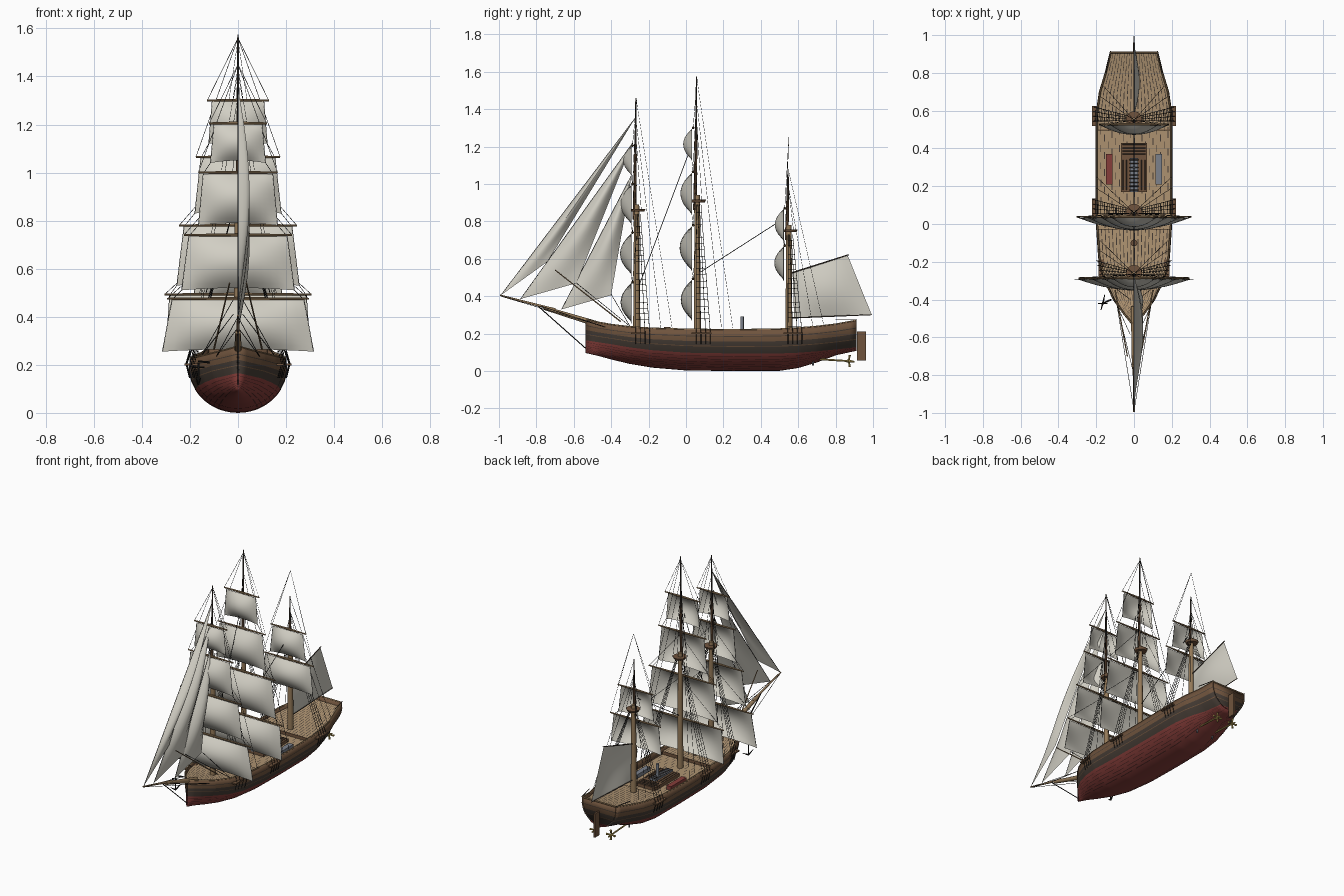
import bpy, bmesh, math
from mathutils import Vector

cube = bpy.data.objects.get("Cube")
if cube:
    bpy.data.objects.remove(cube)


def material(name, *rgb):
    m = bpy.data.materials.new(name)
    m.use_nodes = True
    m.diffuse_color = (*rgb, 1)
    bsdf = m.node_tree.nodes["Principled BSDF"]
    bsdf.inputs["Base Color"].default_value = (*rgb, 1)
    bsdf.inputs["Roughness"].default_value = 0.8
    return m


CANVAS = material("canvas", .64, .62, .55)
RED = material("red hull paint", .24, .048, .042)
SEAM = material("dark red seam", .075, .02, .018)
DARK = material("dark timber", .06, .045, .035)
BROWN = material("brown timber", .16, .088, .047)
DECK = material("deck planking", .42, .29, .165)
SPAR = material("spar wood", .3, .195, .1)
ROPE = material("tarred rope", .012, .012, .012)
BRASS = material("brass", .5, .36, .1)
GREY = material("blue grey paint", .2, .22, .26)


def finish(name, bm, mats, smooth=True):
    me = bpy.data.meshes.new(name)
    bmesh.ops.recalc_face_normals(bm, faces=bm.faces[:])
    bm.to_mesh(me)
    bm.free()
    ob = bpy.data.objects.new(name, me)
    bpy.context.collection.objects.link(ob)
    for m in mats:
        me.materials.append(m)
    if smooth:
        bpy.ops.object.select_all(action='DESELECT')
        bpy.context.view_layer.objects.active = ob
        ob.select_set(True)
        bpy.ops.object.shade_smooth_by_angle(angle=math.radians(40))
    return ob


def surface(name, us, vs, point, mats, pick=lambda i, j: 0, thick=0):
    """Grid of points point(u, v); pick gives each face its material."""
    bm = bmesh.new()
    rows = [[bm.verts.new(point(u, v)) for u in us] for v in vs]
    for j in range(len(vs) - 1):
        for i in range(len(us) - 1):
            f = bm.faces.new((rows[j][i], rows[j][i + 1], rows[j + 1][i + 1], rows[j + 1][i]))
            f.material_index = pick(i, j)
    bmesh.ops.remove_doubles(bm, verts=bm.verts[:], dist=1e-5)
    ob = finish(name, bm, mats)
    if thick:
        mod = ob.modifiers.new("thickness", 'SOLIDIFY')
        mod.thickness, mod.offset = thick, 0
    return ob


def rods(name, segments, mat, sides=8):
    """Tapered rods, each (start, end, radius, end radius)."""
    bm = bmesh.new()
    for a, b, r, r2 in segments:
        a, b = Vector(a), Vector(b)
        q = (b - a).to_track_quat('Z', 'Y')
        rings = []
        for c, rad in ((a, r), (b, r2)):
            rings.append([bm.verts.new(c + q @ Vector((rad * math.cos(t), rad * math.sin(t), 0)))
                          for t in (math.tau * k / sides for k in range(sides))])
        for k in range(sides):
            n = (k + 1) % sides
            bm.faces.new((rings[0][k], rings[0][n], rings[1][n], rings[1][k]))
        bm.faces.new(rings[0][::-1])
        bm.faces.new(rings[1])
    return finish(name, bm, [mat], sides > 4)


def box(name, lo, hi, mat):
    bm = bmesh.new()
    bmesh.ops.create_cube(bm, size=1)
    for v in bm.verts:
        v.co = [l + (h - l) * (c + .5) for l, h, c in zip(lo, hi, v.co)]
    return finish(name, bm, [mat], False)


def span(a, b, n):
    return [a + (b - a) * k / n for k in range(n + 1)]


# Hull stations: y, half width, keel height, rail height, waterline height
STATIONS = [(-.535, .004, .1, .275, .165), (-.47, .058, .085, .26, .155), (-.4, .108, .066, .248, .145),
            (-.3, .155, .042, .236, .128), (-.18, .186, .022, .228, .113), (0, .198, .007, .223, .1),
            (.25, .2, .004, .22, .096), (.5, .2, .005, .224, .096), (.6, .197, .02, .23, .1),
            (.7, .182, .05, .238, .108), (.8, .152, .088, .25, .118), (.91, .125, .112, .27, .13)]


def station(y):
    for a, b in zip(STATIONS, STATIONS[1:]):
        if y <= b[0]:
            break
    t = (y - a[0]) / (b[0] - a[0])
    return [p + (q - p) * t for p, q in zip(a[1:], b[1:])]


def half_width(y, z):
    w, keel, rail, _ = station(y)
    s = (z - keel) / (rail - keel) / .85
    return w * math.sqrt(max(0, 1 - (1 - s) ** 2))


# Bottom strakes alternate with thin seams, topsides with wales
BOTTOM, TOPSIDE = [], [0, .28, .31, .5, .7, .73, 1]
for k in range(9):
    h = (k / 9) ** 1.7 - 1
    BOTTOM += [h] if k < 3 else [h, h + .025]
LEVELS = BOTTOM + TOPSIDE
PAINT = [0, 0, 0] + [1, 0] * 6 + [2, 3, 2, 3, 2, 3]


def hull_point(y, level):
    side = 1 if level[1] else -1
    w, keel, rail, water = station(y)
    h = level[0]
    z = water + h * (water - keel) if h < 0 else water + h * (rail - water)
    return (side * half_width(y, z), y, z)


def hull_paint(i, j):
    row = j - count if j >= count else max(0, count - 2 - j)
    dash = PAINT[row] == 1 and (i + row // 2 * 3) % 5 == 0
    return 0 if dash else PAINT[row]


ys = sorted(set(s[0] for s in STATIONS) | set(span(-.535, .91, 40)))
ring = [(h, False) for h in LEVELS[::-1]] + [(h, True) for h in LEVELS]
count = len(LEVELS)
HULL_MATS = [RED, SEAM, DARK, BROWN]
surface("hull", ys, ring, hull_point, HULL_MATS, hull_paint, .008)
surface("transom", [-1, 1], LEVELS,
        lambda u, h: (u * hull_point(.905, (h, True))[0], .905, hull_point(.905, (h, True))[2]),
        HULL_MATS, lambda i, j: PAINT[j], .006)

# Decks with dark seams between the planks; the main deck is plainer
seams = sorted(span(-1, 1, 20) + [u + .022 for u in span(-1, 1, 20)[:-1]])
for name, y0, y1, drop, gap in (("fore_deck", -.52, -.03, .025, 4), ("main_deck", -.04, .51, .045, 2),
                                ("aft_deck", .5, .904, .025, 4)):
    def deck_point(u, y):
        z = station(y)[2] - drop
        return (u * max(0, half_width(y, z) - .002), y, z)
    surface(name, seams, span(y0, y1, 30), deck_point, [DECK, DARK],
            lambda i, j: int(i % 2 == 0 and (j + i) % 5 < gap))
    if name != "main_deck":
        edge = y1 if name == "fore_deck" else y0
        box(name + "_bulkhead", (-.19, edge - .004, .17), (.19, edge + .004, station(edge)[2] - drop), BROWN)

rail = []
for s in (-1, 1):
    line = [(s * half_width(y, station(y)[2]), y, station(y)[2]) for y in ys]
    rail += [(a, b, .005, .005) for a, b in zip(line, line[1:])]
rods("cap_rail", rail + [((-.125, .908, .27), (.125, .908, .27), .005, .005)], SPAR, 6)
rods("stern_rail", [((s * .15, .8, .274), (s * .125, .915, .274), .0025, .0025) for s in (-1, 1)], DARK, 6)

# Rudder and twin screws
box("rudder", (-.006, .914, .055), (.006, .962, .212), BROWN)
screws = []
for s in (-.06, .06):
    screws += [((s, .66, .066), (s, .89, .052), .005, .005), ((s, .86, .054), (s, .9, .05), .009, .004)]
    screws += [((s, .87, .054), (s + .032 * math.cos(t), .875, .054 + .032 * math.sin(t)), .003, .007)
               for t in (math.tau * k / 4 for k in range(4))]
rods("propellers", screws, BRASS)
rods("shaft_struts", [((s, .68, .03), (s, .68, .1), .005, .005) for s in (-.06, .06)], GREY)

# Deck fittings
box("hatch", (-.07, .17, .17), (.07, .43, .198), BROWN)
box("skylight", (-.022, .17, .19), (.022, .35, .21), GREY)
rods("skylight_bars", [((-.024, y, .211), (.024, y, .211), .003, .003) for y in span(.18, .34, 8)], DARK, 4)
rods("hatch_bars", [((-.06, y, .199), (.06, y, .199), .0025, .0025) for y in span(.37, .42, 3)]
     + [((x, .18, .199), (x, .34, .199), .0025, .0025) for x in (-.058, -.04, .04, .058)], DARK, 4)
rods("funnel", [((0, .3, .2), (0, .3, .292), .009, .009)], GREY, 12)
rods("capstan", [((0, -.1, .19), (0, -.1, .235), .014, .018)], BROWN, 12)
for name, x, mat in (("left_boat", .132, GREY), ("right_boat", -.132, RED)):
    box(name, (x - .017, .21, .18), (x + .017, .37, .205), mat)

# Anchor with its davit
rods("anchor", [((-.12, -.4, .21), (-.165, -.42, .215), .005, .004), ((-.165, -.42, .21), (-.165, -.42, .12), .004, .004),
                ((-.165, -.42, .12), (-.155, -.375, .145), .005, .002), ((-.165, -.42, .12), (-.175, -.455, .145), .005, .002),
                ((-.19, -.42, .19), (-.14, -.42, .19), .003, .003)], ROPE, 6)


def square_sail(name, mast_y, top, foot, w_top, w_foot):
    bulge = .27 * (top - foot)

    def point(u, v):
        return (u * (w_top + (w_foot - w_top) * v),
                mast_y - .028 - bulge * 4 * v * (1 - v) * (1 - u * u),
                top + (foot - top) * v + .01 * v * (1 - u * u))
    surface(name, span(-1, 1, 14), span(0, 1, 10), point, [CANVAS])


# Masts: name, y, platform height, head, lifts apex, sails (top, foot, half widths)
MASTS = [("fore", -.264, .86, 1.46, 1.45, [(.47, .255, .275, .315), (.735, .51, .205, .235), (.995, .78, .145, .165), (1.2, 1.04, .1, .115)]),
         ("main", .06, .91, 1.575, 1.56, [(.488, .265, .285, .3), (.775, .53, .225, .255), (1.06, .83, .155, .18), (1.295, 1.12, .108, .122)]),
         ("mizzen", .55, .75, 1.08, 1.25, [(.665, .48, .165, .185), (.865, .69, .11, .13)])]
for name, y, top, head, apex, sails in MASTS:
    mid = top + .5 * (head - top)
    rods(name + "_lower_mast", [((0, y, .15), (0, y, top + .03), .019, .014)], SPAR, 12)
    rods(name + "_topmast", [((0, y - .012, top - .05), (0, y - .006, mid), .01, .007)], BROWN)
    rods(name + "_topgallant_mast", [((0, y - .006, mid - .02), (0, y - .004, head), .0065, .003)], DARK)
    rods(name + "_top", [((0, y + .005, top - .008), (0, y + .005, top + .006), .036, .042)], BROWN, 16)
    yards, lines = [], []
    thin = .0011
    for k, (zt, zf, wt, wf) in enumerate(sails):
        square_sail("%s_sail_%d" % (name, k + 1), y, zt, zf, wt, wf)
        for s in (-1, 1):
            tip = (s * (wt + .02), y - .022, zt + .005)
            corner = (s * wf, y - .028, zf)
            yards.append(((0, y - .022, zt + .005), tip, .0075, .004))
            lines.append((tip, (0, y, apex if k >= len(sails) - 2 else sails[k + 1][0]), thin, thin))
            lines.append(((s * wt, y - .028, zt), corner, thin, thin))
            if k:
                lines.append((corner, (s * sails[k - 1][2], y - .022, sails[k - 1][0]), thin, thin))
    rods(name + "_yards", yards, SPAR)
    # Shrouds with ratlines, topmast shrouds and backstays
    for s in (-1, 1):
        w = station(y)[0]
        feet = [Vector((s * (station(y + d)[0] + .018), y + d, .205)) for d in (-.005, .02, .045, .07)]
        heads = [Vector((s * .022, y + d, top - .02)) for d in (-.004, .004, .012, .02)]
        lines += [(f, h, .0016, .0014) for f, h in zip(feet, heads)]
        lines += [(f, f + Vector((-s * .015, 0, -.06)), .0018, .0018) for f in feet]
        for t in span(.06, .94, 18):
            lines.append((feet[0].lerp(heads[0], t), feet[-1].lerp(heads[-1], t), thin, thin))
        for d in (-.02, .025):
            lines.append(((s * .038, y + d, top), (0, y, mid + .05), thin, thin))
        for d, z in ((.13, .9), (.19, .985)):
            lines.append(((s * station(y + d)[0], y + d, .23), (0, y, head * z), thin, thin))
        x0, x1 = sorted((s * (w - .005), s * (w + .024)))
        box("%s_channel_%s" % (name, "left" if s > 0 else "right"), (x0, y - .03, .198), (x1, y + .075, .206), BROWN)
    rods(name + "_rigging", lines, ROPE, 4)

# Bowsprit and its stays
rods("bowsprit", [((0, -.44, .24), (0, -.76, .338), .017, .011), ((0, -.7, .328), (0, -.995, .405), .008, .004)], SPAR, 10)
rods("whisker_booms", [((s * .1, -.35, .265), (s * .035, -.7, .54), .004, .003) for s in (-1, 1)], SPAR, 6)
stays = [((0, -.8, .355), (0, -.535, .12), .003, .003), ((0, .02, 1.18), (0, -.25, .46), .002, .002),
         ((0, .515, .81), (0, .055, .515), .002, .002)]
for s in (-1, 1):
    stays += [((s * .09, -.43, .235), (0, y, z), .0015, .0015) for y, z in ((-.99, .4), (-.8, .355))]
    stays += [((s * .15, -.3, .24), (s * .02, y, z), .0015, .0015) for y, z in ((-.4, .41), (-.585, .47))]

# Triangular headsails: tack, head, clew as (y, z)
JIBS = [("outer", (-.99, .405), (-.27, 1.355), (-.74, .585)), ("middle", (-.885, .385), (-.285, 1.22), (-.585, .47)),
        ("inner", (-.665, .33), (-.29, 1.05), (-.4, .405))]
for name, tack, head, clew in JIBS:
    def jib_point(u, v):
        low = Vector(tack).lerp(Vector(clew), u)
        p = low.lerp(Vector(head), v)
        belly = .045 * math.sin(math.pi * u) * math.sin(math.pi * v) + .012 * u * (1 - v)
        return (belly, p.x, p.y)
    surface(name + "_jib", span(0, 1, 8), span(0, 1, 12), jib_point, [CANVAS])
    stays.append(((0, *tack), (0, *head), .0015, .0015))
rods("stays", stays, ROPE, 5)

# Gaff sail on the mizzen
THROAT, PEAK, FOOT_AFT, FOOT_FORE = [Vector(p) for p in ((.57, .525), (.865, .617), (.992, .303), (.578, .287))]


def spanker_point(u, v):
    p = THROAT.lerp(PEAK, u).lerp(FOOT_FORE.lerp(FOOT_AFT, u), v)
    return (.03 * math.sin(math.pi * u) * math.sin(math.pi * v), p.x, p.y)


surface("gaff_sail", span(0, 1, 10), span(0, 1, 10), spanker_point, [CANVAS])
rods("gaff_and_boom", [((0, .55, .52), (0, .87, .622), .004, .003), ((0, .55, .283), (0, .995, .301), .003, .0025)], DARK)
